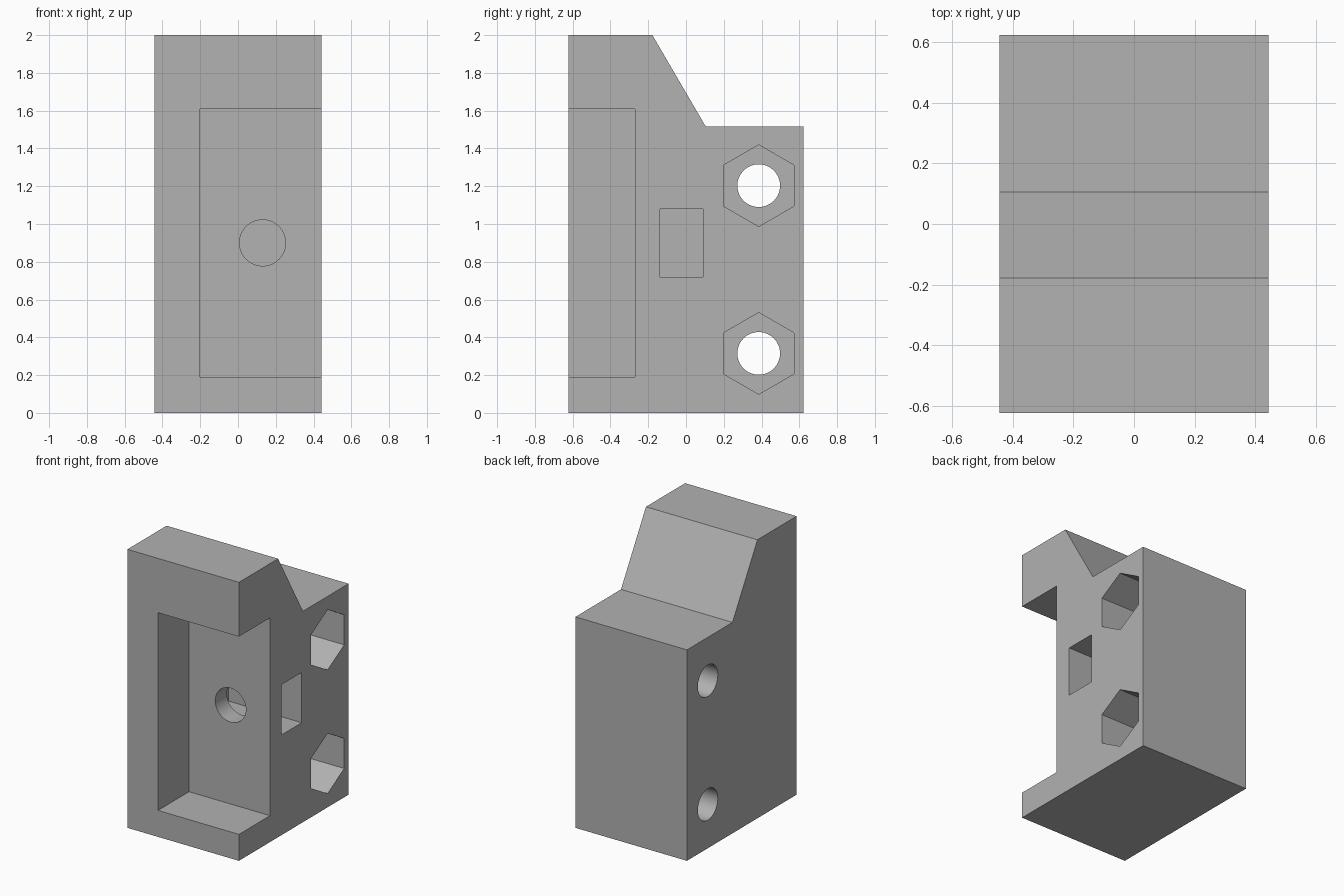
import bpy
import bmesh
import math
from mathutils import Matrix, Vector

cube = bpy.data.objects.get("Cube")
if cube:
    bpy.data.objects.remove(cube, do_unlink=True)

grey = bpy.data.materials.new("light grey")
grey.use_nodes = True
colour = (0.445, 0.445, 0.445, 1)
grey.diffuse_color = colour
grey.node_tree.nodes["Principled BSDF"].inputs["Base Color"].default_value = colour

HALF_X, HALF_Y = 0.443, 0.622


def make_object(name, bm):
    bmesh.ops.recalc_face_normals(bm, faces=bm.faces)
    mesh = bpy.data.meshes.new(name)
    bm.to_mesh(mesh)
    bm.free()
    mesh.materials.append(grey)
    obj = bpy.data.objects.new(name, mesh)
    bpy.context.collection.objects.link(obj)
    return obj


def box(name, low, high):
    low, high = Vector(low), Vector(high)
    bm = bmesh.new()
    bmesh.ops.create_cube(bm, size=1, matrix=Matrix.Translation((low + high) / 2)
                          @ Matrix.Diagonal((*(high - low), 1)))
    return make_object(name, bm)


def prism(name, start, end, radius, sides):
    """Round or hexagonal bar running from start to end."""
    start, end = Vector(start), Vector(end)
    axis = end - start
    # the across-corner direction stays vertical for bars lying along x
    turn = Matrix.Rotation(math.pi / 2, 4, 'Y' if abs(axis.x) > abs(axis.y) else 'X')
    bm = bmesh.new()
    bmesh.ops.create_cone(bm, cap_ends=True, segments=sides, radius1=radius,
                          radius2=radius, depth=axis.length,
                          matrix=Matrix.Translation((start + end) / 2) @ turn
                          @ Matrix.Rotation(math.pi / 2 if sides == 6 else 0, 4, 'Z')
                          @ Matrix.Rotation(math.pi / 2 if sides == 6 else 0, 4, 'Z'))
    if sides == 6:
        # put one corner straight up
        top = max(bm.verts, key=lambda v: v.co.z)
        if abs(top.co.z - (start.z + radius)) > 1e-4:
            bmesh.ops.rotate(bm, verts=bm.verts, cent=start,
                             matrix=Matrix.Rotation(math.pi / 6, 3, axis))
    return make_object(name, bm)


# Block body: side profile extruded across the width
profile = [(-HALF_Y, 0), (HALF_Y, 0), (HALF_Y, 1.515), (0.105, 1.515),
           (-0.178, 2), (-HALF_Y, 2)]
bm = bmesh.new()
side = bm.faces.new([bm.verts.new((-HALF_X, y, z)) for y, z in profile])
extruded = bmesh.ops.extrude_face_region(bm, geom=[side])
bmesh.ops.translate(bm, vec=(2 * HALF_X, 0, 0),
                    verts=[g for g in extruded["geom"] if isinstance(g, bmesh.types.BMVert)])
body = make_object("mounting_block", bm)

# Front pocket, side nut slot and the screw hole joining them
cutters = [
    box("front_pocket", (-0.2, -0.8, 0.19), (0.6, -0.27, 1.61)),
    box("nut_slot", (-0.14, -0.138, 0.72), (0.6, 0.09, 1.08)),
    prism("screw_hole", (0.13, -0.4, 0.9), (0.13, 0, 0.9), 0.122, 64),
]
# Two through bolts with hexagonal nut recesses
for z in (0.315, 1.203):
    cutters.append(prism("bolt_hole", (-0.6, 0.385, z), (0.3, 0.385, z), 0.113, 64))
    cutters.append(prism("hex_recess", (0, 0.385, z), (0.6, 0.385, z), 0.216, 6))

bpy.ops.object.select_all(action='DESELECT')
body.select_set(True)
bpy.context.view_layer.objects.active = body
for cutter in cutters:
    cut = body.modifiers.new(cutter.name, 'BOOLEAN')
    cut.operation = 'DIFFERENCE'
    cut.solver = 'EXACT'
    cut.object = cutter
    bpy.ops.object.modifier_apply(modifier=cut.name)
    bpy.data.objects.remove(cutter, do_unlink=True)

bpy.ops.object.shade_smooth_by_angle(angle=math.radians(30))
